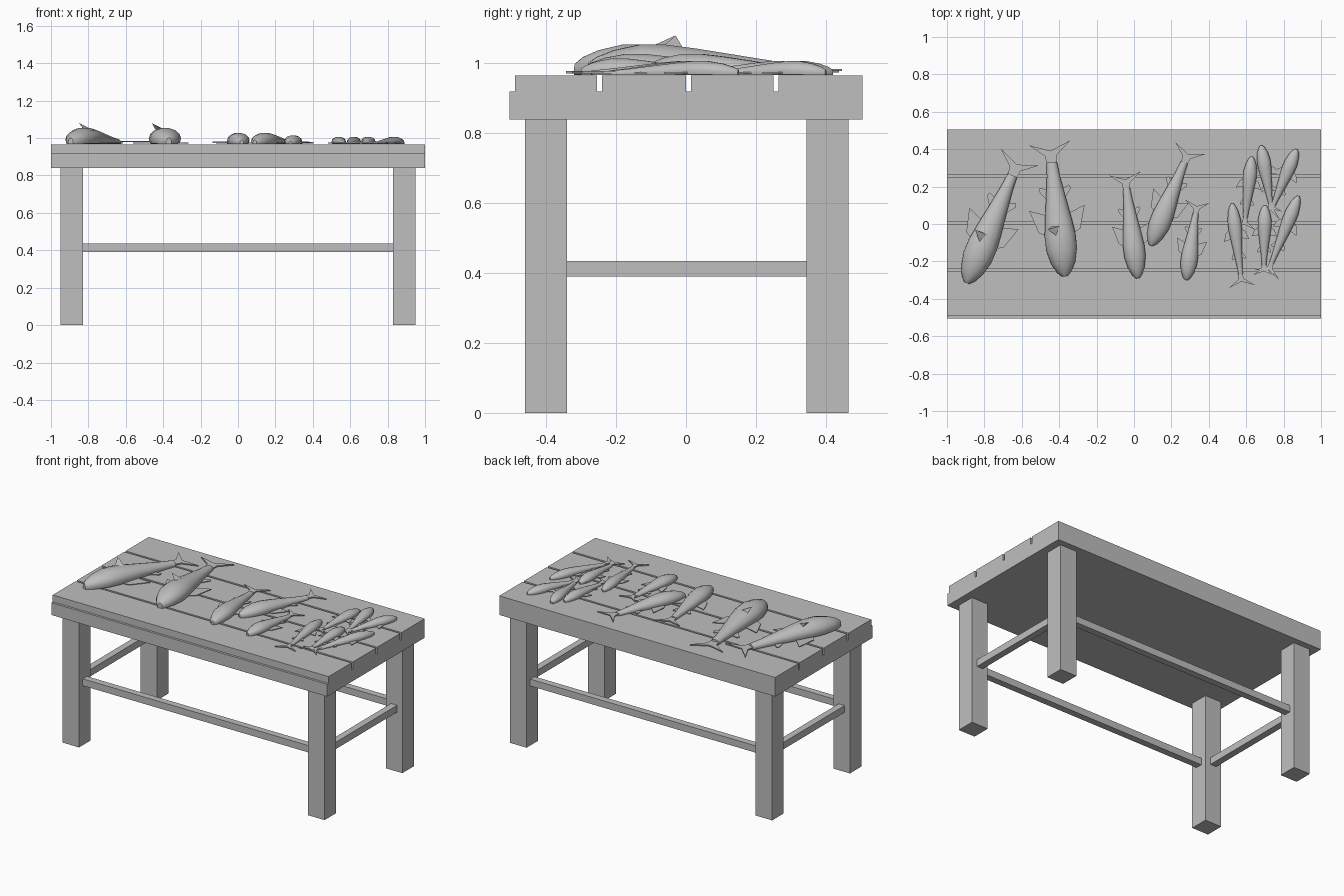
import bpy, bmesh, math
from mathutils import Vector

if "Cube" in bpy.data.objects:
    bpy.data.objects.remove(bpy.data.objects["Cube"], do_unlink=True)

GREY = (0.52, 0.52, 0.52, 1)
mat = bpy.data.materials.new("plain grey")
mat.use_nodes = True
mat.diffuse_color = GREY
mat.node_tree.nodes["Principled BSDF"].inputs["Base Color"].default_value = GREY

TOP = 0.965


def finish(name, bm, smooth=False):
    bmesh.ops.recalc_face_normals(bm, faces=bm.faces)
    mesh = bpy.data.meshes.new(name)
    bm.to_mesh(mesh)
    bm.free()
    mesh.materials.append(mat)
    ob = bpy.data.objects.new(name, mesh)
    bpy.context.collection.objects.link(ob)
    if smooth:
        bpy.ops.object.select_all(action='DESELECT')
        ob.select_set(True)
        bpy.context.view_layer.objects.active = ob
        bpy.ops.object.shade_smooth_by_angle(angle=math.radians(40))
    return ob


def prism(bm, points, offset):
    """Extrude a flat outline along an offset."""
    face = bm.faces.new([bm.verts.new(p) for p in points])
    ext = bmesh.ops.extrude_face_region(bm, geom=[face])
    moved = [g for g in ext["geom"] if isinstance(g, bmesh.types.BMVert)]
    bmesh.ops.translate(bm, verts=moved, vec=offset)


def box(name, x0, x1, y0, y1, z0, z1):
    bm = bmesh.new()
    prism(bm, [(x0, y0, z0), (x1, y0, z0), (x1, y1, z0), (x0, y1, z0)], (0, 0, z1 - z0))
    return finish(name, bm)


# Table top: one profile with plank grooves and a stepped front edge
FLOOR = 0.92
profile = [(0.505, 0.84), (-0.505, 0.84), (-0.505, FLOOR), (-0.49, FLOOR), (-0.49, TOP)]
for y in (-0.247, 0.007, 0.258):
    a, b = y - 0.007, y + 0.007
    profile += [(a, TOP), (a, FLOOR), (b, FLOOR), (b, TOP)]
profile.append((0.505, TOP))
bm = bmesh.new()
prism(bm, [(-1, y, z) for y, z in profile], (2, 0, 0))
finish("table_top", bm)

# Legs and stretchers
for side, s in (("left", 1), ("right", -1)):
    xs = sorted((s * 0.83, s * 0.95))
    box(f"front_{side}_leg", *xs, -0.46, -0.34, 0, 0.84)
    box(f"back_{side}_leg", *xs, 0.345, 0.465, 0, 0.84)
    xs = sorted((s * 0.868, s * 0.912))
    box(f"{side}_stretcher", *xs, -0.34, 0.345, 0.39, 0.435)
for end, y in (("front", -0.4), ("back", 0.405)):
    box(f"{end}_stretcher", -0.83, 0.83, y - 0.022, y + 0.022, 0.39, 0.435)

# Body stations: distance from the snout, relative width, relative height
STATIONS = [(0, .18, .40), (.04, .48, .60), (.12, .78, .82), (.24, 1, 1), (.36, 1, 1),
            (.5, .86, .88), (.7, .62, .66), (.88, .42, .46), (1, .34, .36)]
SIDES = 14


def fish(name, head, tail, half, height, fin=1.8, fin_len=1.0, dorsal=None):
    head, tail = Vector((*head, TOP)), Vector((*tail, TOP))
    axis = tail - head
    length = axis.length
    across = Vector((-axis.y, axis.x, 0)) / length

    def at(t, u, z):
        return head + axis * t + across * u + Vector((0, 0, z))

    # Rounded body with a flattened belly
    bm = bmesh.new()
    rings = []
    for t, w, h in STATIONS:
        ring = []
        for i in range(SIDES):
            a = 2 * math.pi * i / SIDES
            z = height * h * (0.35 + 0.65 * math.sin(a))
            ring.append(bm.verts.new(at(t, half * w * math.cos(a), max(z, 0.002))))
        rings.append(ring)
    for r, q in zip(rings, rings[1:]):
        for i in range(SIDES):
            j = (i + 1) % SIDES
            bm.faces.new((r[i], r[j], q[j], q[i]))
    bm.faces.new(rings[0])
    bm.faces.new(rings[-1])

    # Forked tail
    k = 0.3 * half
    spread, z = 0.18 * length, 0.14 * height
    outline = [(.97, -k), (1.06, -k * 1.3), (1.17, -spread), (1.1, 0),
               (1.17, spread), (1.06, k * 1.3), (.97, k)]
    prism(bm, [at(t, u, z) for t, u in outline], (0, 0, 0.007))

    # Paired side fins lying on the table
    for s in (-1, 1):
        pts = [(.36, .8), (.4, fin * .75), (.4 + .2 * fin_len, fin), (.42 + .12 * fin_len, .6)]
        prism(bm, [at(t, s * half * u, 0.006) for t, u in pts], (0, 0, 0.004))
        pts = [(.66, .5), (.76, 1.05), (.79, .95), (.76, .4)]
        prism(bm, [at(t, s * half * u, 0.006) for t, u in pts], (0, 0, 0.004))

    # Back fin: a small leaning spike
    if dorsal:
        base = [(.33, 0, .8), (.45, -.4, .75), (.45, .4, .75)]
        tri = [bm.verts.new(at(t, u * half, h * height)) for t, u, h in base]
        tip = bm.verts.new((*dorsal, 1.08))
        bm.faces.new(tri)
        for i in range(3):
            bm.faces.new((tri[i], tri[(i + 1) % 3], tip))
    finish(name, bm, smooth=True)


# Large fish
fish("large_fish_1", (-.895, -.315), (-.65, .26), .08, .09, dorsal=(-.85, -.03))
fish("large_fish_2", (-.37, -.28), (-.44, .33), .083, .09, dorsal=(-.46, -.03))

# Medium fish
fish("medium_fish_1", (.02, -.29), (-.04, .19), .057, .063)
fish("medium_fish_2", (.09, -.115), (.27, .33), .057, .063)
fish("medium_fish_3", (.28, -.3), (.33, .06), .045, .05)

# Small fish, heads towards the back
SMALL = [((.525, .11), (.57, -.27)), ((.63, .36), (.595, .03)), ((.68, .42), (.73, .11)),
         ((.87, .4), (.745, .1)), ((.7, .1), (.695, -.22)), ((.88, .15), (.735, -.21))]
for n, (head, tail) in enumerate(SMALL, 1):
    fish(f"small_fish_{n}", head, tail, .036, .042, fin=1.9, fin_len=.6)
